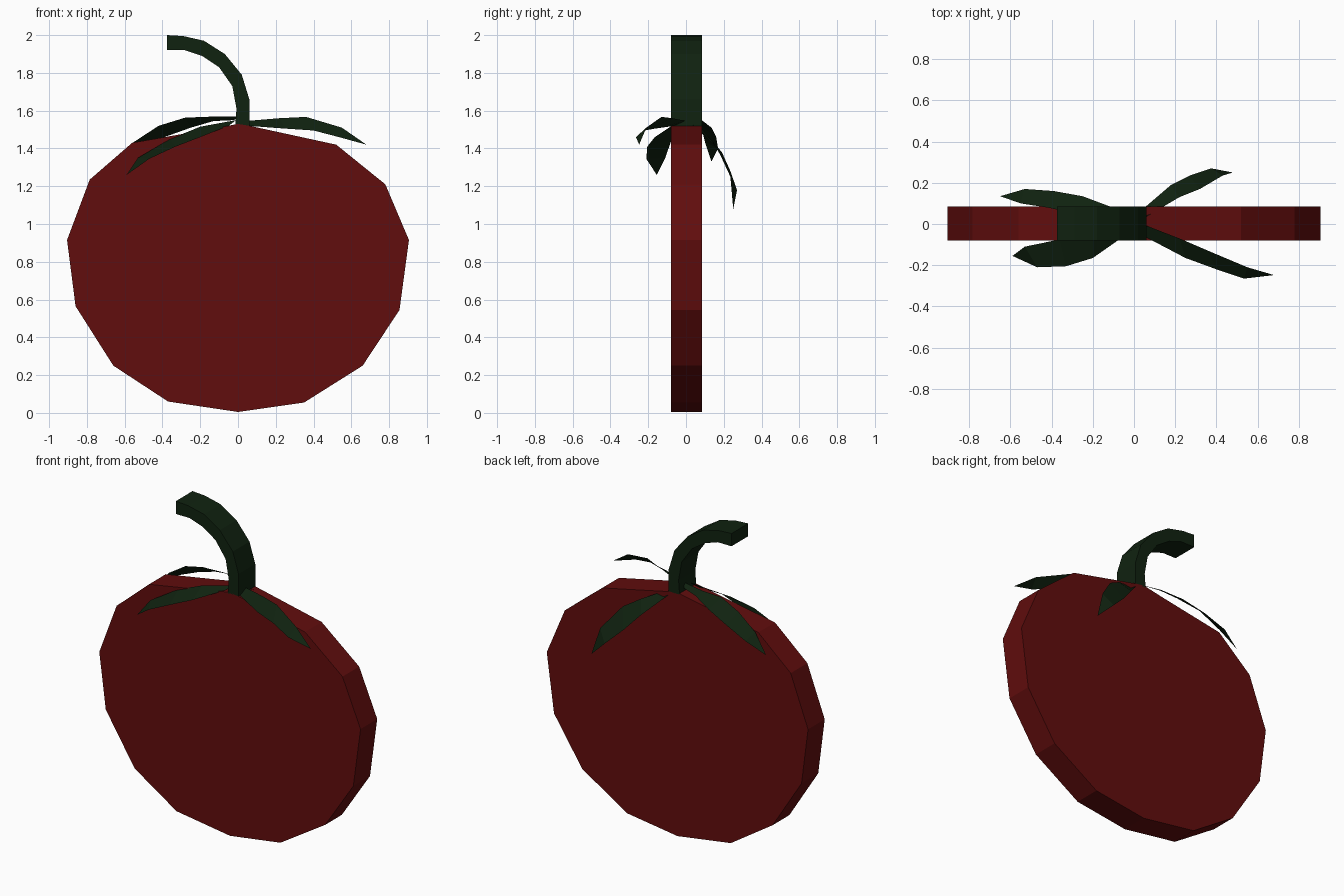
import bpy


def material(name, rgb):
    m = bpy.data.materials.new(name)
    m.diffuse_color = (*rgb, 1)
    return m


def mesh_object(name, verts, faces, mat):
    me = bpy.data.meshes.new(name)
    me.from_pydata(verts, [], faces)
    me.materials.append(mat)
    ob = bpy.data.objects.new(name, me)
    bpy.context.collection.objects.link(ob)
    return ob


def slab(name, profile, mat, y0=-0.08, y1=0.085):
    """Extrude a counter-clockwise front (x, z) outline along y."""
    n = len(profile)
    verts = [(x, y, z) for y in (y0, y1) for x, z in profile]
    faces = [tuple(range(n)), tuple(range(2 * n - 1, n - 1, -1))]
    faces += [(i, i + n, (i + 1) % n + n, (i + 1) % n) for i in range(n)]
    return mesh_object(name, verts, faces, mat)


def leaf(name, root, inner, outer, tip, mat):
    """Thin curved sheet between two edges, pointed at both ends."""
    n = len(inner)
    verts = [*root, *inner, *outer, tip]
    a = [0] + [2 + i for i in range(n)]
    b = [1] + [2 + n + i for i in range(n)]
    faces = [(a[i], a[i + 1], b[i + 1], b[i]) for i in range(n)]
    faces.append((a[-1], len(verts) - 1, b[-1]))
    return mesh_object(name, verts, faces, mat)


red = material("fruit_red", (0.12, 0.004, 0.004))
green = material("leaf_green", (0.005, 0.016, 0.005))

# Flat fruit body
slab("fruit_body", [
    (0, 0.005), (0.35, 0.055), (0.66, 0.25), (0.855, 0.545), (0.905, 0.915),
    (0.78, 1.21), (0.52, 1.42), (0.06, 1.52), (0, 1.53), (-0.13, 1.505),
    (-0.56, 1.43), (-0.785, 1.235), (-0.905, 0.915), (-0.86, 0.565),
    (-0.66, 0.25), (-0.37, 0.06)], red)

# Curved stem
outer = [(0.06, 1.52), (0.06, 1.66), (0.02, 1.79), (-0.07, 1.9),
         (-0.18, 1.97), (-0.29, 1.995), (-0.375, 2.0)]
inner = [(-0.375, 1.92), (-0.28, 1.92), (-0.19, 1.89), (-0.1, 1.83),
         (-0.03, 1.73), (-0.008, 1.61), (-0.015, 1.52)]
slab("stem", outer + inner, green)

# Four drooping leaves
leaf("leaf_front_right", [(0.04, 0.0, 1.545), (0.05, -0.06, 1.52)],
     [(0.22, -0.07, 1.56), (0.36, -0.13, 1.567), (0.55, -0.21, 1.51)],
     [(0.25, -0.165, 1.505), (0.4, -0.22, 1.495), (0.535, -0.265, 1.46)],
     (0.68, -0.248, 1.42), green)
leaf("leaf_front_left", [(-0.01, -0.03, 1.55), (-0.05, -0.06, 1.52)],
     [(-0.2, -0.07, 1.515), (-0.36, -0.075, 1.45), (-0.53, -0.11, 1.35)],
     [(-0.2, -0.165, 1.46), (-0.33, -0.205, 1.41), (-0.47, -0.21, 1.345)],
     (-0.59, -0.155, 1.26), green)
leaf("leaf_back_left", [(0.0, 0.02, 1.57), (-0.02, 0.05, 1.55)],
     [(-0.15, 0.05, 1.568), (-0.28, 0.05, 1.563), (-0.42, 0.08, 1.52),
      (-0.55, 0.1, 1.435)],
     [(-0.13, 0.09, 1.545), (-0.25, 0.135, 1.51), (-0.39, 0.16, 1.46),
      (-0.53, 0.17, 1.4)],
     (-0.65, 0.135, 1.33), green)
leaf("leaf_back_right", [(0.05, 0.03, 1.53), (0.04, 0.07, 1.52)],
     [(0.22, 0.13, 1.45), (0.32, 0.17, 1.39), (0.43, 0.235, 1.25)],
     [(0.18, 0.19, 1.38), (0.27, 0.235, 1.28), (0.375, 0.27, 1.18)],
     (0.48, 0.25, 1.08), green)
